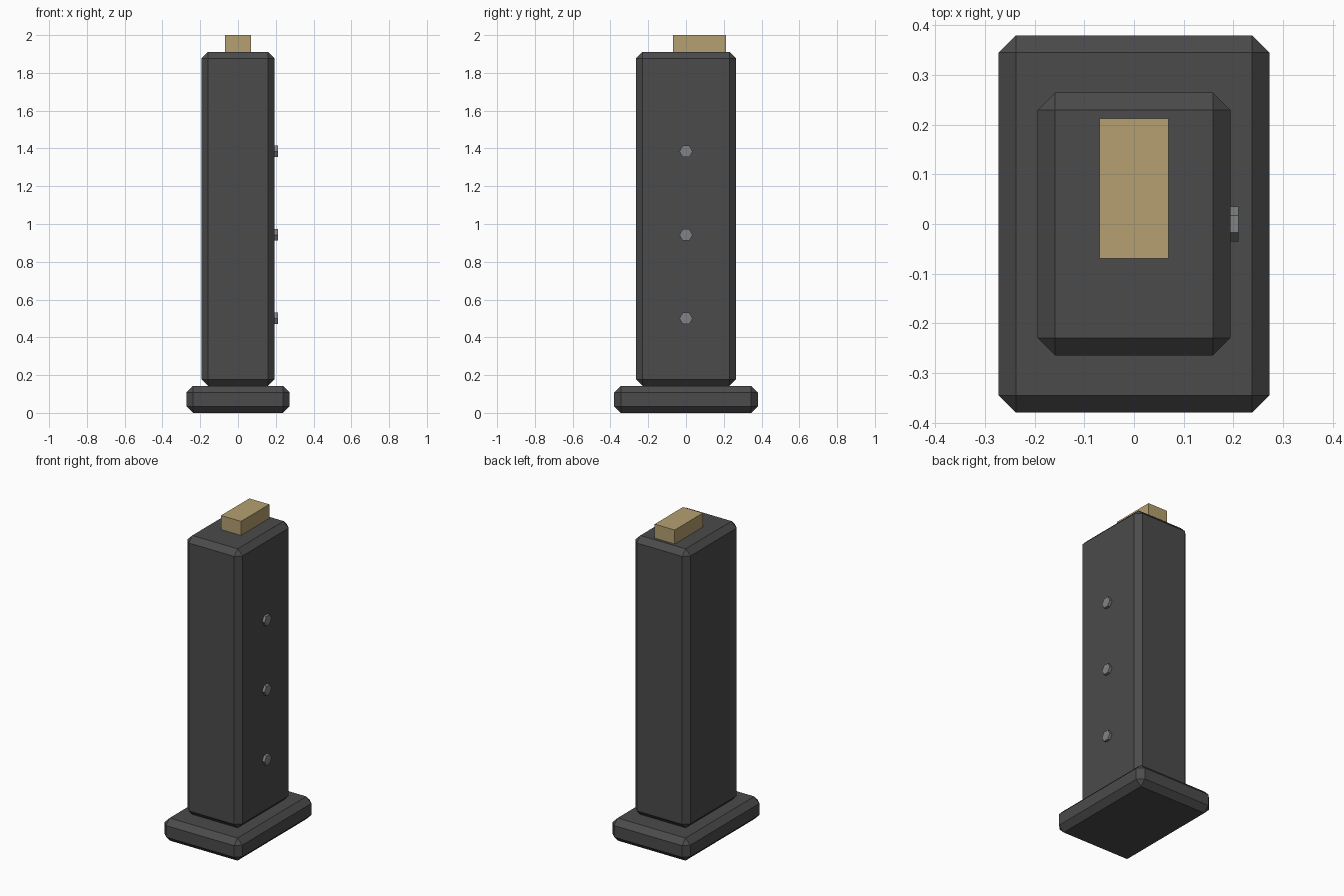
import bpy, bmesh, math
from mathutils import Matrix, Vector

if "Cube" in bpy.data.objects:
    bpy.data.objects.remove(bpy.data.objects["Cube"])


def material(name, rgb):
    m = bpy.data.materials.new(name)
    m.diffuse_color = (*rgb, 1)
    m.use_nodes = True
    m.node_tree.nodes["Principled BSDF"].inputs["Base Color"].default_value = m.diffuse_color
    return m


dark = material("dark gunmetal", (0.07, 0.07, 0.07))
steel = material("steel grey", (0.22, 0.225, 0.23))
brass = material("brass", (0.46, 0.35, 0.16))


def finish(bm, name, mat):
    mesh = bpy.data.meshes.new(name)
    bm.to_mesh(mesh)
    bm.free()
    mesh.materials.append(mat)
    ob = bpy.data.objects.new(name, mesh)
    bpy.context.collection.objects.link(ob)
    return ob


def box(name, lo, hi, mat, chamfer=0):
    lo, hi = Vector(lo), Vector(hi)
    bm = bmesh.new()
    bmesh.ops.create_cube(bm, size=1)
    bmesh.ops.scale(bm, vec=hi - lo, verts=bm.verts)
    bmesh.ops.translate(bm, vec=(lo + hi) / 2, verts=bm.verts)
    if chamfer:
        bmesh.ops.bevel(bm, geom=bm.edges[:], offset=chamfer, segments=1,
                        affect='EDGES', clamp_overlap=True)
    return finish(bm, name, mat)


# Chamfered floor plate and tall casing
box("base_plate", (-0.273, -0.38, 0), (0.273, 0.38, 0.143), dark, 0.035)
box("casing", (-0.194, -0.265, 0.143), (0.194, 0.265, 1.911), dark, 0.035)

# Brass block rising from the top, set toward the back
box("top_block", (-0.07, -0.07, 1.86), (0.07, 0.213, 2.0), brass)

# Three hexagonal pins on the right side, corners pointing front and back
for i, z in enumerate((0.50, 0.942, 1.384)):
    bm = bmesh.new()
    bmesh.ops.create_cone(bm, cap_ends=True, segments=6, radius1=0.035,
                          radius2=0.035, depth=0.035,
                          matrix=Matrix.Translation((0.1935, 0, z))
                          @ Matrix.Rotation(math.pi / 2, 4, 'Y'))
    # create_cone starts its ring on local y, which stays along world y
    finish(bm, f"side_pin_{i + 1}", steel)
